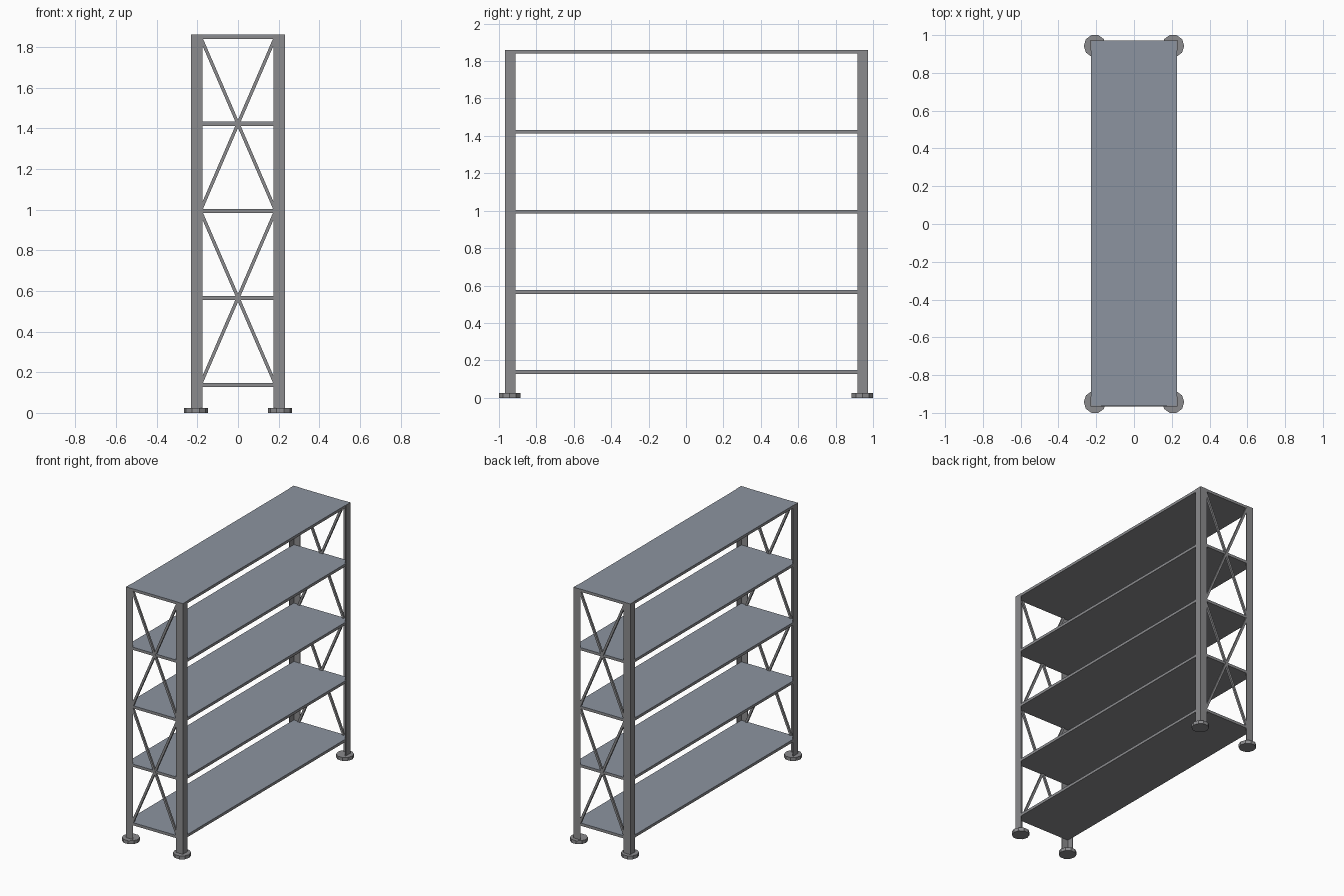
import bpy
import bmesh
import math

if "Cube" in bpy.data.objects:
    bpy.data.objects.remove(bpy.data.objects["Cube"])

HX, HY, TOP = 0.23, 0.97, 1.86      # outer half sizes and height
LEG, GAUGE = 0.055, 0.005           # angle-iron leg width and sheet thickness
SHELF_T, PANEL_T, STEP = 0.02, 0.004, 0.428
SHIFT = 0.003                       # frame sits slightly back on its feet


def material(name, color):
    mat = bpy.data.materials.new(name)
    mat.diffuse_color = color
    mat.use_nodes = True
    mat.node_tree.nodes["Principled BSDF"].inputs["Base Color"].default_value = mat.diffuse_color
    return mat


STEEL = material("dark_steel", (0.26, 0.26, 0.27, 1))
PANEL = material("blue_grey_panel", (0.263, 0.296, 0.349, 1))


def finish(name, bm, mat):
    bmesh.ops.recalc_face_normals(bm, faces=bm.faces)
    mesh = bpy.data.meshes.new(name)
    bm.to_mesh(mesh)
    bm.free()
    mesh.materials.append(mat)
    obj = bpy.data.objects.new(name, mesh)
    bpy.context.collection.objects.link(obj)
    return obj


def prism(name, points, z, height):
    bm = bmesh.new()
    face = bm.faces.new([bm.verts.new((x, y, z)) for x, y in points])
    up = bmesh.ops.extrude_face_region(bm, geom=[face])["geom"]
    bmesh.ops.translate(bm, vec=(0, 0, height),
                        verts=[v for v in up if isinstance(v, bmesh.types.BMVert)])
    return finish(name, bm, STEEL)


def box(name, size, loc, mat=STEEL, tilt=0.0):
    bm = bmesh.new()
    bmesh.ops.create_cube(bm, size=1)
    bmesh.ops.scale(bm, vec=size, verts=bm.verts)
    obj = finish(name, bm, mat)
    obj.location, obj.rotation_euler = loc, (0, tilt, 0)
    return obj


# L-section corner posts and round ten-sided feet
profile = [(0, 0), (LEG, 0), (LEG, GAUGE), (GAUGE, GAUGE), (GAUGE, LEG), (0, LEG)]
for sy, end in ((-1, "front"), (1, "back")):
    for sx, side in ((-1, "left"), (1, "right")):
        points = [(sx * (HX - x), SHIFT + sy * (HY - y)) for x, y in profile]
        prism(f"{end}_{side}_post", points, 0.01, TOP - 0.01)
        ring = [(sx * 0.207 + 0.059 * math.cos(math.tau * i / 10),
                 sy * 0.943 + 0.06 * math.sin(math.tau * i / 10)) for i in range(10)]
        prism(f"{end}_{side}_foot", ring, 0, 0.025)

# Shelves fitted inside the posts: steel base with a blue-grey top panel
for i in range(5):
    top = TOP - i * STEP
    sx, sy = 2 * (HX - GAUGE / 2), 2 * (HY - GAUGE / 2)
    box(f"shelf_base_{5 - i}", (sx, sy, SHELF_T - PANEL_T),
        (0, SHIFT, top - (SHELF_T + PANEL_T) / 2))
    box(f"shelf_panel_{5 - i}", (sx, sy, PANEL_T), (0, SHIFT, top - PANEL_T / 2), PANEL)

# Crossed braces on both ends, each cross spanning two bays
run, rise = 0.37, 2 * STEP
length, angle = math.hypot(run, rise), math.atan2(run, rise)
for sy, end in ((-1, "front"), (1, "back")):
    for level, z in (("lower", TOP - 3 * STEP - 0.01), ("upper", TOP - STEP - 0.01)):
        for lean, side in ((-1, "left"), (1, "right")):
            box(f"{end}_{level}_brace_{side}", (0.016, 0.014, length - 0.02),
                (0, SHIFT + sy * (HY - 0.0085 - 0.0005 * lean), z), tilt=lean * angle)
